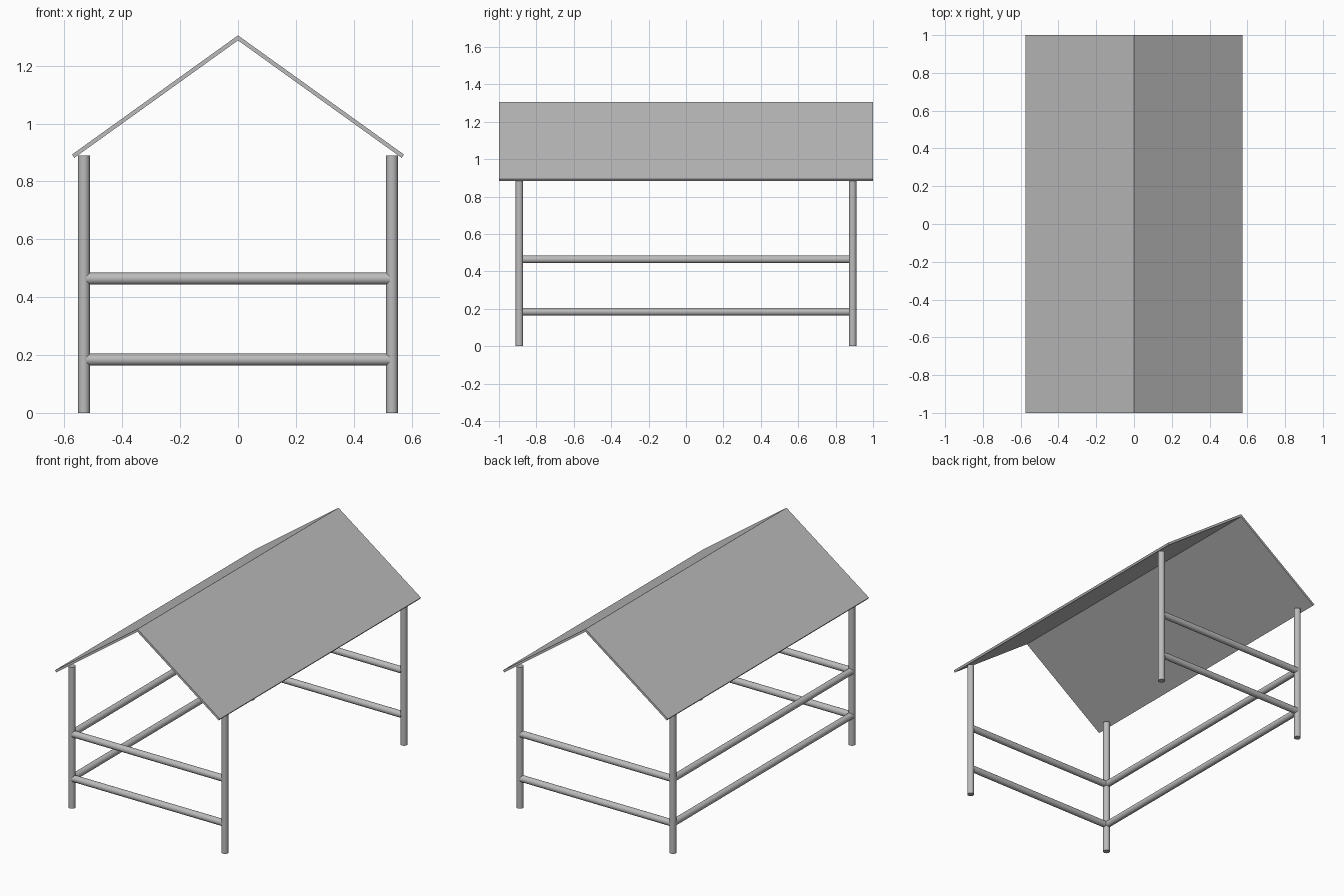
import bpy, bmesh, math
from mathutils import Vector

if "Cube" in bpy.data.objects:
    bpy.data.objects.remove(bpy.data.objects["Cube"])

# One plain grey for the whole shelter
grey = bpy.data.materials.new("plain grey")
grey.diffuse_color = (0.5, 0.5, 0.5, 1)
grey.use_nodes = True
grey.node_tree.nodes["Principled BSDF"].inputs["Base Color"].default_value = grey.diffuse_color

PX, PY = 0.5325, 0.891      # post centres
R = 0.0205                  # pole radius
POST_TOP = 0.89
RAIL_Z = (0.184, 0.464)
INSET = 0.009               # rails stop just short of the post axis


def pole(name, a, b):
    """Round pole between two points."""
    a, b = Vector(a), Vector(b)
    bpy.ops.mesh.primitive_cylinder_add(vertices=32, radius=R, depth=(b - a).length,
                                        location=(a + b) / 2)
    ob = bpy.context.object
    ob.name = name
    ob.rotation_euler = (b - a).to_track_quat('Z', 'Y').to_euler()
    ob.data.materials.append(grey)
    bpy.ops.object.shade_smooth_by_angle(angle=math.radians(35))


# Corner posts
for sx, side in ((-1, "left"), (1, "right")):
    for sy, end in ((-1, "front"), (1, "back")):
        pole(f"{end}_{side}_post", (sx * PX, sy * PY, 0), (sx * PX, sy * PY, POST_TOP))

# Rails on front, back and left; the right side stays open
for z, level in zip(RAIL_Z, ("lower", "upper")):
    x, y = PX - INSET, PY - INSET
    pole(f"{level}_front_rail", (-x, -PY, z), (x, -PY, z))
    pole(f"{level}_back_rail", (-x, PY, z), (x, PY, z))
    pole(f"{level}_left_rail", (-PX, -y, z), (-PX, y, z))

# Gable roof: two thin panels meeting at a mitred ridge
EAVE_X, EAVE_Z, RIDGE_Z, T = 0.574, 0.893, 1.305, 0.014
slope = math.atan2(RIDGE_Z - EAVE_Z, EAVE_X)
profile = [(0, RIDGE_Z), (EAVE_X, EAVE_Z),
           (EAVE_X - T * math.sin(slope), EAVE_Z - T * math.cos(slope)),
           (0, RIDGE_Z - T / math.cos(slope))]
for s, side in ((-1, "left"), (1, "right")):
    bm = bmesh.new()
    face = bm.faces.new([bm.verts.new((s * px, -1, pz)) for px, pz in profile])
    ext = bmesh.ops.extrude_face_region(bm, geom=[face])
    bmesh.ops.translate(bm, vec=(0, 2, 0),
                        verts=[v for v in ext["geom"] if isinstance(v, bmesh.types.BMVert)])
    bmesh.ops.recalc_face_normals(bm, faces=bm.faces)
    # Leave the mitre open where the panels touch
    inner = [f for f in bm.faces if all(abs(v.co.x) < 1e-5 for v in f.verts)]
    bmesh.ops.delete(bm, geom=inner, context='FACES_ONLY')
    me = bpy.data.meshes.new(f"{side}_roof_panel")
    bm.to_mesh(me)
    bm.free()
    me.materials.append(grey)
    bpy.context.collection.objects.link(bpy.data.objects.new(f"{side}_roof_panel", me))
